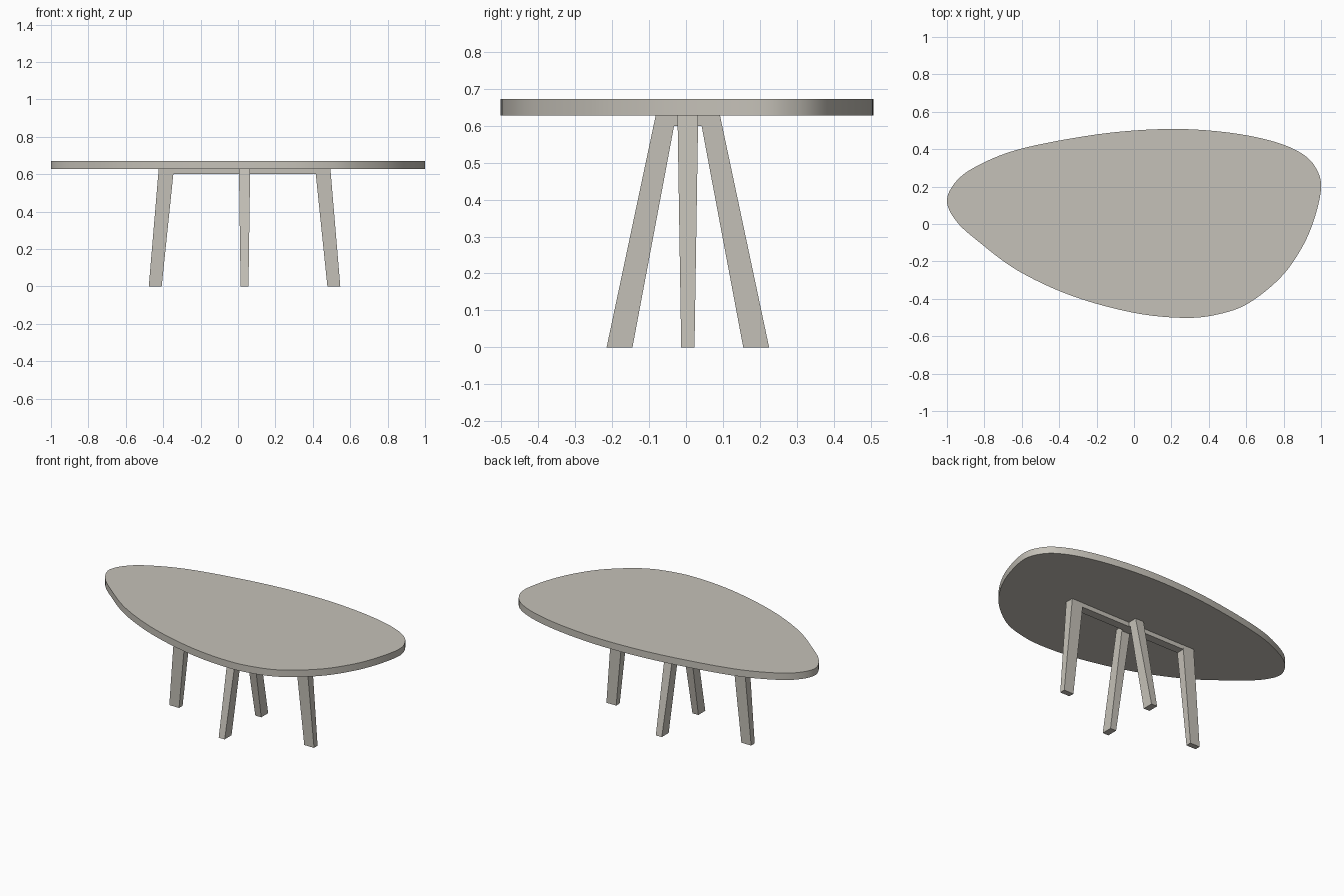
import bpy, bmesh
from mathutils import Vector

if "Cube" in bpy.data.objects:
    bpy.data.objects.remove(bpy.data.objects["Cube"])

CX, CY = 0.035, 0.005            # centre of the leg frame
Z_FRAME, Z_UNDER, Z_TOP = 0.60, 0.628, 0.672

mat = bpy.data.materials.new("warm grey")
mat.diffuse_color = (0.56, 0.535, 0.48, 1)
mat.use_nodes = True
mat.node_tree.nodes["Principled BSDF"].inputs["Base Color"].default_value = mat.diffuse_color


def make_object(name, bm):
    bmesh.ops.recalc_face_normals(bm, faces=bm.faces)
    mesh = bpy.data.meshes.new(name)
    bm.to_mesh(mesh)
    bm.free()
    mesh.materials.append(mat)
    obj = bpy.data.objects.new(name, mesh)
    bpy.context.collection.objects.link(obj)
    return obj


def closed_spline(points, steps):
    """Closed Catmull-Rom curve through the points."""
    pts = [Vector(p) for p in points]
    n, out = len(pts), []
    for i in range(n):
        a, b, c, d = (pts[(i + k) % n] for k in (-1, 0, 1, 2))
        for s in range(steps):
            t = s / steps
            out.append(0.5 * (2 * b + (c - a) * t + (2 * a - 5 * b + 4 * c - d) * t ** 2
                              + (3 * b - a - 3 * c + d) * t ** 3))
    return out


def hexahedron(name, bottom, top):
    """Solid between two four-cornered rings."""
    bm = bmesh.new()
    lo = [bm.verts.new(p) for p in bottom]
    hi = [bm.verts.new(p) for p in top]
    bm.faces.new(lo)
    bm.faces.new(hi)
    for i in range(4):
        j = (i + 1) % 4
        bm.faces.new((lo[i], lo[j], hi[j], hi[i]))
    return make_object(name, bm)


def leg(name, axis, sign, foot, head, half_foot, half_head):
    """Tapered splayed leg; foot and head are (inner, outer) distances."""
    def ring(span, half, z):
        corners = []
        for r, w in ((span[0], -half), (span[1], -half), (span[1], half), (span[0], half)):
            x, y = (sign * r, w) if axis == "x" else (w, sign * r)
            corners.append((CX + x, CY + y, z))
        return corners
    hexahedron(name, ring(foot, half_foot, 0), ring(head, half_head, Z_UNDER))


def rail(name, hx, hy):
    def ring(z):
        return [(CX + sx * hx, CY + sy * hy, z)
                for sx, sy in ((-1, -1), (1, -1), (1, 1), (-1, 1))]
    hexahedron(name, ring(Z_FRAME), ring(Z_UNDER))


# Pebble-shaped table top
outline = [(-1.0, 0.13), (-0.935, 0.245), (-0.80, 0.33), (-0.62, 0.398), (-0.35, 0.455),
           (-0.06, 0.495), (0.24, 0.508), (0.52, 0.487), (0.75, 0.44), (0.90, 0.375),
           (0.975, 0.295), (1.0, 0.19), (0.96, 0.015), (0.89, -0.14), (0.78, -0.29),
           (0.61, -0.425), (0.45, -0.483), (0.27, -0.502), (0.0, -0.475), (-0.33, -0.385),
           (-0.62, -0.25), (-0.83, -0.095), (-0.95, 0.015)]
bm = bmesh.new()
face = bm.faces.new([bm.verts.new((p.x, p.y, Z_UNDER)) for p in closed_spline(outline, 6)])
ext = bmesh.ops.extrude_face_region(bm, geom=[face], use_keep_orig=True)
bmesh.ops.translate(bm, vec=(0, 0, Z_TOP - Z_UNDER),
                    verts=[v for v in ext["geom"] if isinstance(v, bmesh.types.BMVert)])
table_top = make_object("table_top", bm)
bpy.context.view_layer.objects.active = table_top
table_top.select_set(True)
bpy.ops.object.shade_smooth_by_angle(angle=0.6)

# Four splayed legs
for sign, side in ((-1, "left"), (1, "right")):
    leg(side + "_leg", "x", sign, (0.443, 0.512), (0.378, 0.459), 0.018, 0.028)
for sign, side in ((-1, "front"), (1, "back")):
    leg(side + "_leg", "y", sign, (0.150, 0.220), (0.032, 0.087), 0.021, 0.030)

# Rails joining the legs under the top
rail("long_rail", 0.40, 0.027)
rail("cross_rail", 0.029, 0.05)
